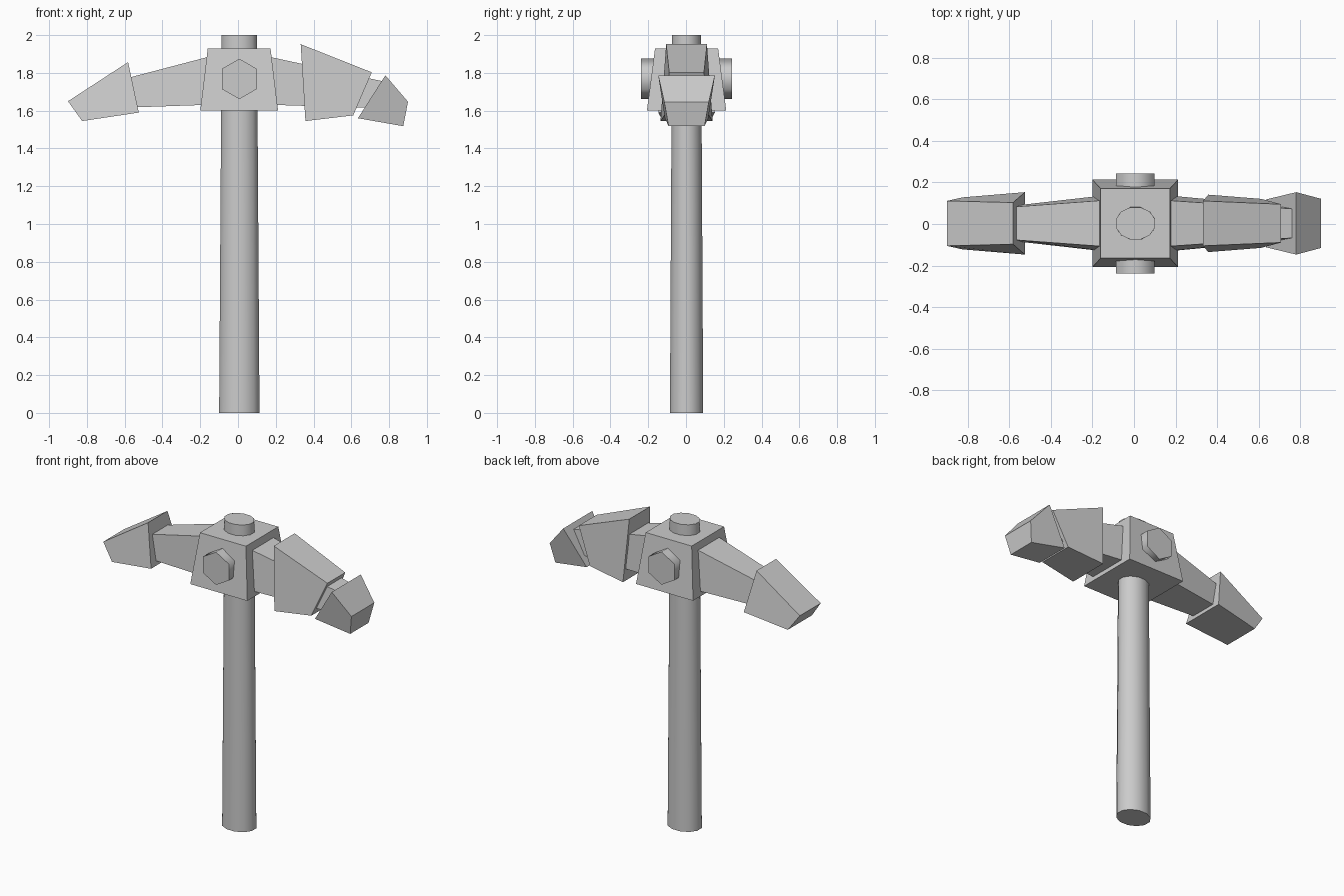
import bpy
import bmesh
from math import radians
from mathutils import Matrix

cube = bpy.data.objects.get("Cube")
if cube:
    bpy.data.objects.remove(cube, do_unlink=True)

grey = bpy.data.materials.new("plain grey")
grey.use_nodes = True
grey.diffuse_color = (0.6, 0.6, 0.6, 1)
grey.node_tree.nodes["Principled BSDF"].inputs["Base Color"].default_value = (0.6, 0.6, 0.6, 1)

CX, CY = 0.007, 0.003  # shared axis of the handle and head


def finish(name, bm, smooth_angle=None):
    bmesh.ops.recalc_face_normals(bm, faces=bm.faces)
    mesh = bpy.data.meshes.new(name)
    bm.to_mesh(mesh)
    bm.free()
    mesh.materials.append(grey)
    obj = bpy.data.objects.new(name, mesh)
    bpy.context.collection.objects.link(obj)
    if smooth_angle:
        bpy.ops.object.select_all(action="DESELECT")
        obj.select_set(True)
        bpy.context.view_layer.objects.active = obj
        bpy.ops.object.shade_smooth_by_angle(angle=radians(smooth_angle))
    return obj


def wedge(name, profile):
    """Four-cornered side profile of (x, z, half width), mirrored across the depth."""
    bm = bmesh.new()
    front = [bm.verts.new((x, CY - w, z)) for x, z, w in profile]
    back = [bm.verts.new((x, CY + w, z)) for x, z, w in profile]
    bm.faces.new(front)
    bm.faces.new(back[::-1])
    for i in range(4):
        j = (i + 1) % 4
        bm.faces.new((front[i], back[i], back[j], front[j]))
    return finish(name, bm)


# Oval handle, slightly thicker at the foot
bm = bmesh.new()
bmesh.ops.create_cone(bm, cap_ends=True, segments=12, radius1=1.14, radius2=1,
                      depth=2, matrix=Matrix.Rotation(radians(15), 4, "Z"))
bmesh.ops.scale(bm, vec=(0.097, 0.08, 1), verts=bm.verts)
bmesh.ops.translate(bm, vec=(CX, CY, 1), verts=bm.verts)
finish("handle", bm, 45)

# Tapered block that holds the head on the handle
wedge("head_block", [(-0.2, 1.6, 0.21), (0.212, 1.6, 0.21),
                     (0.172, 1.93, 0.167), (-0.16, 1.93, 0.167)])

# Hexagonal bolt through the block
bm = bmesh.new()
bmesh.ops.create_cone(bm, cap_ends=True, segments=6, radius1=0.107, radius2=0.107,
                      depth=0.48, matrix=Matrix.Translation((CX, CY, 1.768))
                      @ Matrix.Rotation(radians(90), 4, "X"))
finish("cross_bolt", bm, 65)

# Two tapering arms of the head
wedge("right_arm", [(-0.05, 1.635, 0.145), (-0.05, 1.913, 0.118),
                    (-0.565, 1.778, 0.08), (-0.535, 1.618, 0.09)])
wedge("left_arm", [(0.05, 1.635, 0.145), (0.05, 1.91, 0.118),
                   (0.76, 1.757, 0.07), (0.69, 1.615, 0.085)])

# Heavy tip on the right arm
wedge("right_tip", [(-0.9, 1.65, 0.108), (-0.582, 1.857, 0.1),
                    (-0.525, 1.59, 0.15), (-0.825, 1.545, 0.125)])

# Sleeve and tip on the left arm
wedge("left_sleeve", [(0.332, 1.952, 0.108), (0.708, 1.803, 0.092),
                      (0.61, 1.575, 0.118), (0.357, 1.545, 0.138)])
wedge("left_tip", [(0.78, 1.787, 0.15), (0.9, 1.647, 0.118),
                   (0.875, 1.518, 0.095), (0.635, 1.56, 0.115)])
